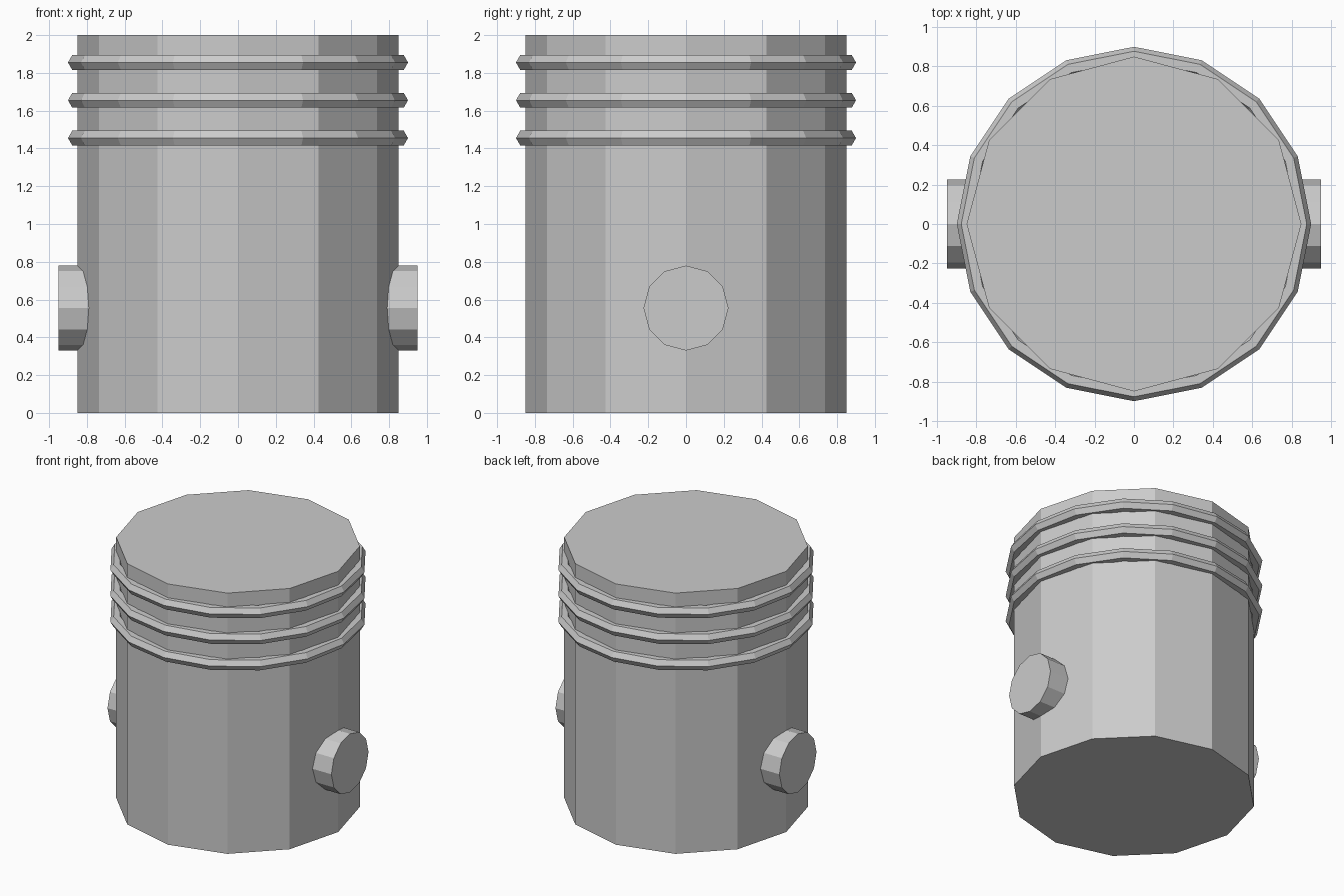
import bpy
from math import pi

cube = bpy.data.objects.get("Cube")
if cube:
    bpy.data.objects.remove(cube, do_unlink=True)

# Single plain metal colour
GREY = (0.6, 0.6, 0.6, 1.0)
metal = bpy.data.materials.new("light_grey_metal")
metal.use_nodes = True
metal.diffuse_color = GREY
metal.node_tree.nodes["Principled BSDF"].inputs["Base Color"].default_value = GREY


def finish(name):
    obj = bpy.context.object
    obj.name = name
    obj.data.materials.append(metal)
    return obj


# Twelve-sided body
bpy.ops.mesh.primitive_cylinder_add(vertices=12, radius=0.85, depth=2, location=(0, 0, 1))
finish("piston_body")

# Cross pin running through the lower body
bpy.ops.mesh.primitive_cylinder_add(vertices=12, radius=0.225, depth=1.9,
                                    location=(0, 0, 0.555), rotation=(0, pi / 2, 0))
finish("cross_pin")

# Three sealing rings with hexagonal section
for name, z in (("upper", 1.855), ("middle", 1.655), ("lower", 1.455)):
    bpy.ops.mesh.primitive_torus_add(major_segments=16, minor_segments=6,
                                     major_radius=0.855, minor_radius=0.045,
                                     location=(0, 0, z))
    finish(name + "_ring")
